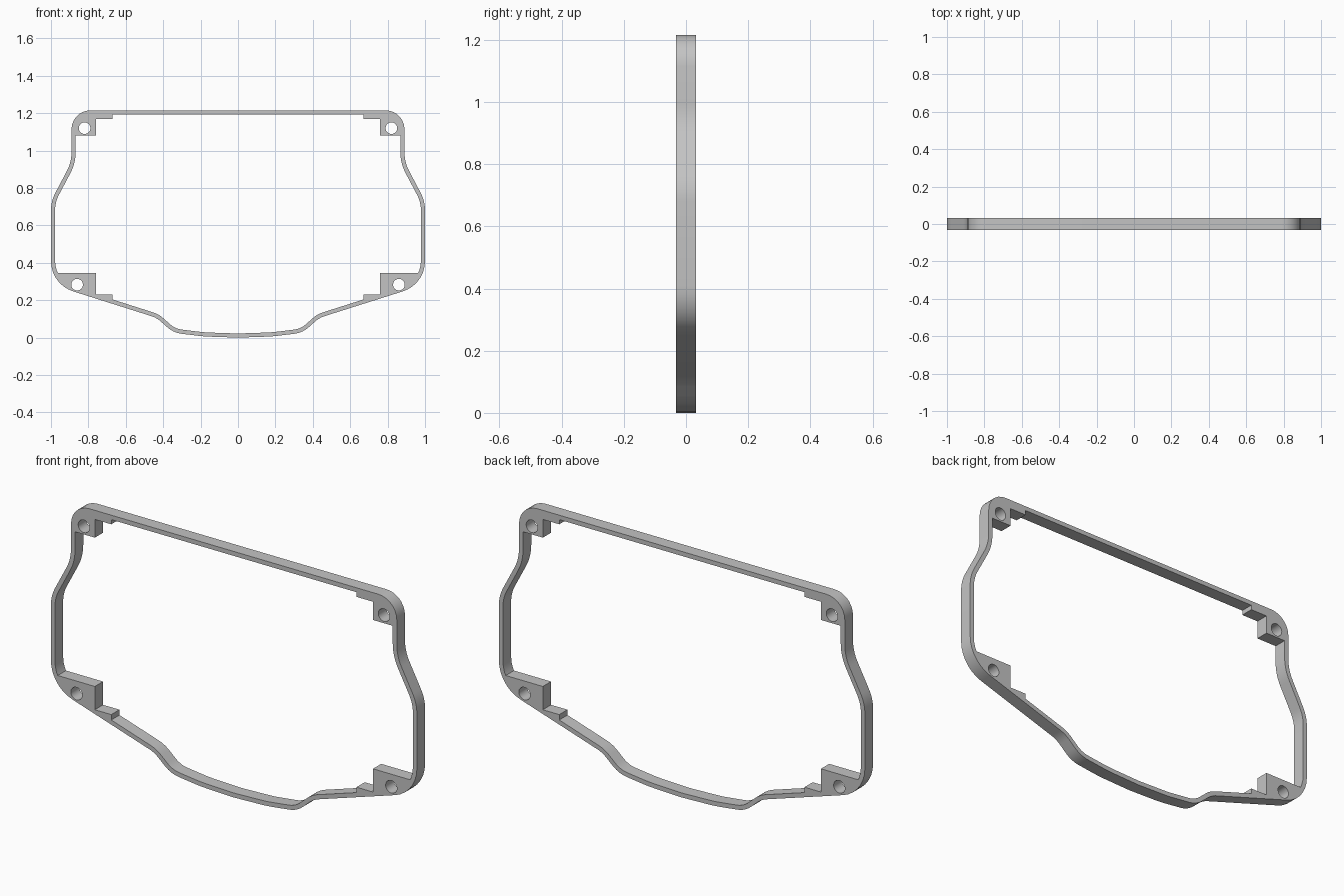
import bpy, bmesh, math
from mathutils import Vector

cube = bpy.data.objects.get("Cube")
if cube:
    bpy.data.objects.remove(cube, do_unlink=True)

DEPTH = 0.064
WALL = 0.022


def rounded(corners, steps=7):
    """Polyline through (x, z, radius) corners, each one filleted."""
    pts = []
    for i, (x, z, r) in enumerate(corners):
        p = Vector((x, z))
        if r == 0:
            pts.append(p)
            continue
        a = (Vector(corners[i - 1][:2]) - p).normalized()
        b = (Vector(corners[i + 1][:2]) - p).normalized()
        half = a.angle(b) / 2
        centre = p + (a + b).normalized() * r / math.sin(half)
        start = p + a * r / math.tan(half) - centre
        end = p + b * r / math.tan(half) - centre
        sweep = math.pi - 2 * half
        for k in range(steps + 1):
            t = k / steps
            pts.append(centre + (start * math.sin((1 - t) * sweep)
                                 + end * math.sin(t * sweep)) / math.sin(sweep))
    return pts


def offset(pts, d):
    """Shift an open polyline to its left with mitred joints."""
    out = []
    for i, p in enumerate(pts):
        normals = []
        for a, b in ((i - 1, i), (i, i + 1)):
            if a >= 0 and b < len(pts):
                e = (pts[b] - pts[a]).normalized()
                normals.append(Vector((-e.y, e.x)))
        n = sum(normals, Vector((0, 0))).normalized()
        out.append(p + n * d / n.dot(normals[0]))
    return out


def crossing(pts, axis, value):
    """First point where the polyline crosses a coordinate value."""
    for a, b in zip(pts, pts[1:]):
        if (a[axis] - value) * (b[axis] - value) <= 0 and a[axis] != b[axis]:
            return a.lerp(b, (value - a[axis]) / (b[axis] - a[axis]))


def mirrored(half):
    """Close a half outline that runs from bottom centre to top centre."""
    return half + [Vector((-p.x, p.y)) for p in reversed(half) if p.x > 1e-4]


# Outer silhouette, bottom centre to top centre
outer = rounded([(0, 0, 0), (0.18, 0.006, 0.8), (0.345, 0.026, 0.14),
                 (0.435, 0.106, 0.14), (1, 0.285, 0.17), (1, 0.73, 0.2),
                 (0.89, 0.938, 0.22), (0.89, 1.215, 0.1), (0, 1.215, 0)])
wall = offset(outer, WALL)

# Inner opening with the stepped corner brackets
STEP, BLOCK, LOW, HIGH = 0.67, 0.76, 0.345, 1.08
inner = [p for p in wall if p.x < STEP and p.y < LOW]
inner += [crossing(wall, 0, STEP)]
inner += [Vector(p) for p in ((STEP, 0.23), (BLOCK, 0.23), (BLOCK, LOW))]
inner += [crossing(wall, 1, LOW)]
inner += [p for p in wall if LOW < p.y < HIGH and p.x > BLOCK]
inner += [crossing(wall, 1, HIGH)]
inner += [Vector(p) for p in ((BLOCK, HIGH), (BLOCK, 1.17), (STEP, 1.17))]
inner += [Vector((STEP, wall[-1].y)), wall[-1]]

loops = [mirrored(outer), mirrored(inner)]

# Screw holes
for x, z in ((0.82, 1.12), (0.86, 0.283)):
    for side in (-1, 1):
        loops.append([Vector((side * x + 0.031 * math.cos(k * math.tau / 32),
                              z + 0.031 * math.sin(k * math.tau / 32)))
                      for k in range(32)])

# Extruded flat frame
curve = bpy.data.curves.new("gasket_frame", 'CURVE')
curve.dimensions = '2D'
curve.fill_mode = 'BOTH'
curve.extrude = DEPTH / 2
for loop in loops:
    spline = curve.splines.new('POLY')
    spline.points.add(len(loop) - 1)
    for point, p in zip(spline.points, loop):
        point.co = (p.x, p.y, 0, 1)
    spline.use_cyclic_u = True
frame = bpy.data.objects.new("gasket_frame", curve)
frame.rotation_euler.x = math.pi / 2
bpy.context.collection.objects.link(frame)

bpy.ops.object.select_all(action='DESELECT')
bpy.context.view_layer.objects.active = frame
frame.select_set(True)
bpy.ops.object.convert(target='MESH')
frame = bpy.context.object
bpy.ops.object.transform_apply(location=False, rotation=True, scale=False)

# Weld caps to sides
bm = bmesh.new()
bm.from_mesh(frame.data)
bmesh.ops.remove_doubles(bm, verts=bm.verts, dist=1e-5)
bmesh.ops.recalc_face_normals(bm, faces=bm.faces)
bm.to_mesh(frame.data)
bm.free()
bpy.ops.object.shade_smooth_by_angle(angle=math.radians(25))

# Plain grey
grey = bpy.data.materials.new("plain grey")
grey.use_nodes = True
colour = (0.55, 0.55, 0.55, 1)
grey.diffuse_color = colour
grey.node_tree.nodes["Principled BSDF"].inputs["Base Color"].default_value = colour
frame.data.materials.clear()
frame.data.materials.append(grey)
